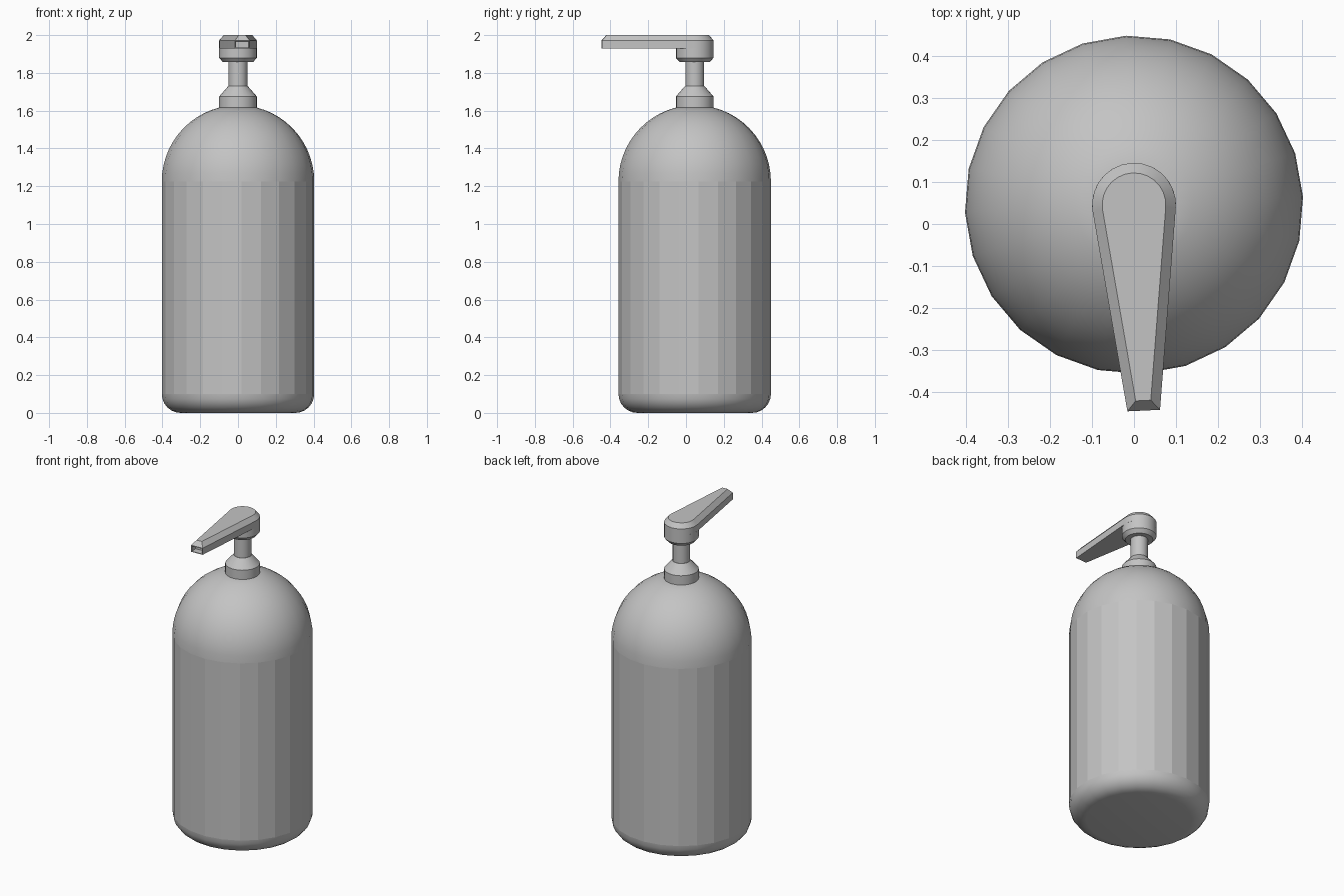
import bpy
import bmesh
from math import sin, cos, pi, radians
from mathutils import Matrix

SIDES = 24
AXIS_Y = 0.046
TURN = radians(2.7)

cube = bpy.data.objects.get("Cube")
if cube:
    bpy.data.objects.remove(cube)

grey = bpy.data.materials.new("plain_grey")
grey.use_nodes = True
colour = (0.55, 0.55, 0.55, 1)
grey.diffuse_color = colour
grey.node_tree.nodes["Principled BSDF"].inputs["Base Color"].default_value = colour


def finish(bm, name):
    """Turn a bmesh into a smooth-shaded object placed on the bottle axis."""
    bmesh.ops.recalc_face_normals(bm, faces=bm.faces)
    bmesh.ops.transform(bm, verts=bm.verts,
                        matrix=Matrix.Translation((0, AXIS_Y, 0)) @ Matrix.Rotation(TURN, 4, 'Z'))
    mesh = bpy.data.meshes.new(name)
    bm.to_mesh(mesh)
    bm.free()
    mesh.materials.append(grey)
    obj = bpy.data.objects.new(name, mesh)
    bpy.context.collection.objects.link(obj)
    bpy.ops.object.select_all(action='DESELECT')
    obj.select_set(True)
    bpy.context.view_layer.objects.active = obj
    bpy.ops.object.shade_smooth_by_angle(angle=radians(30))
    return obj


def skin(loops):
    """Join equal-length closed loops with quads and cap both ends."""
    bm = bmesh.new()
    rings = [[bm.verts.new(p) for p in loop] for loop in loops]
    n = len(rings[0])
    for low, high in zip(rings, rings[1:]):
        for i in range(n):
            j = (i + 1) % n
            bm.faces.new((low[i], low[j], high[j], high[i]))
    bm.faces.new(rings[0])
    bm.faces.new(rings[-1])
    return bm


def lathe(name, profile):
    """Spin (radius, height) pairs around the vertical axis."""
    return finish(skin([[(r * cos(2 * pi * i / SIDES), r * sin(2 * pi * i / SIDES), z)
                         for i in range(SIDES)] for r, z in profile]), name)


# Bottle: rounded base, straight wall, domed shoulder
radius, fillet, dome_z = 0.404, 0.1, 1.225
base = [(radius - fillet + fillet * sin(a), fillet - fillet * cos(a))
        for a in (pi / 2 * k / 6 for k in range(7))]
dome = [(radius * cos(a), dome_z + radius * sin(a))
        for a in (radians(76) * k / 12 for k in range(13))]
bottle = lathe("bottle", base + dome)
for face in bottle.data.polygons:
    if fillet < face.center.z < dome_z and abs(face.normal.z) < 0.01:
        face.use_smooth = False

# Pump: collar, stem and the cup below the nozzle
lathe("collar", [(0.1, 1.59), (0.1, 1.675), (0.052, 1.73), (0.04, 1.73)])
lathe("stem", [(0.05, 1.72), (0.05, 1.87)])
lathe("pump_head", [(0.08, 1.857), (0.1, 1.88), (0.1, 1.932)])


# Nozzle: tapered teardrop with a chamfered top
def teardrop(r, tip, length, z):
    angles = [radians(-7 + 194 * k / 14) for k in range(15)]
    arc = [(r * cos(a), r * sin(a), z) for a in angles]
    return arc + [(-tip, -length, z), (tip, -length, z)]


bm = skin([teardrop(0.1, 0.039, 0.492, 1.93),
           teardrop(0.1, 0.039, 0.492, 1.972),
           teardrop(0.076, 0.018, 0.468, 2.0)])

# Outlet recessed into the tip of the nozzle
bm.normal_update()
bmesh.ops.recalc_face_normals(bm, faces=bm.faces)
outlet = min(bm.faces, key=lambda f: f.calc_center_median().y)
bmesh.ops.inset_region(bm, faces=[outlet], thickness=0.006)
bmesh.ops.inset_region(bm, faces=[outlet], thickness=0.001)
bmesh.ops.translate(bm, verts=outlet.verts, vec=(0, 0.04, 0))
finish(bm, "nozzle")
